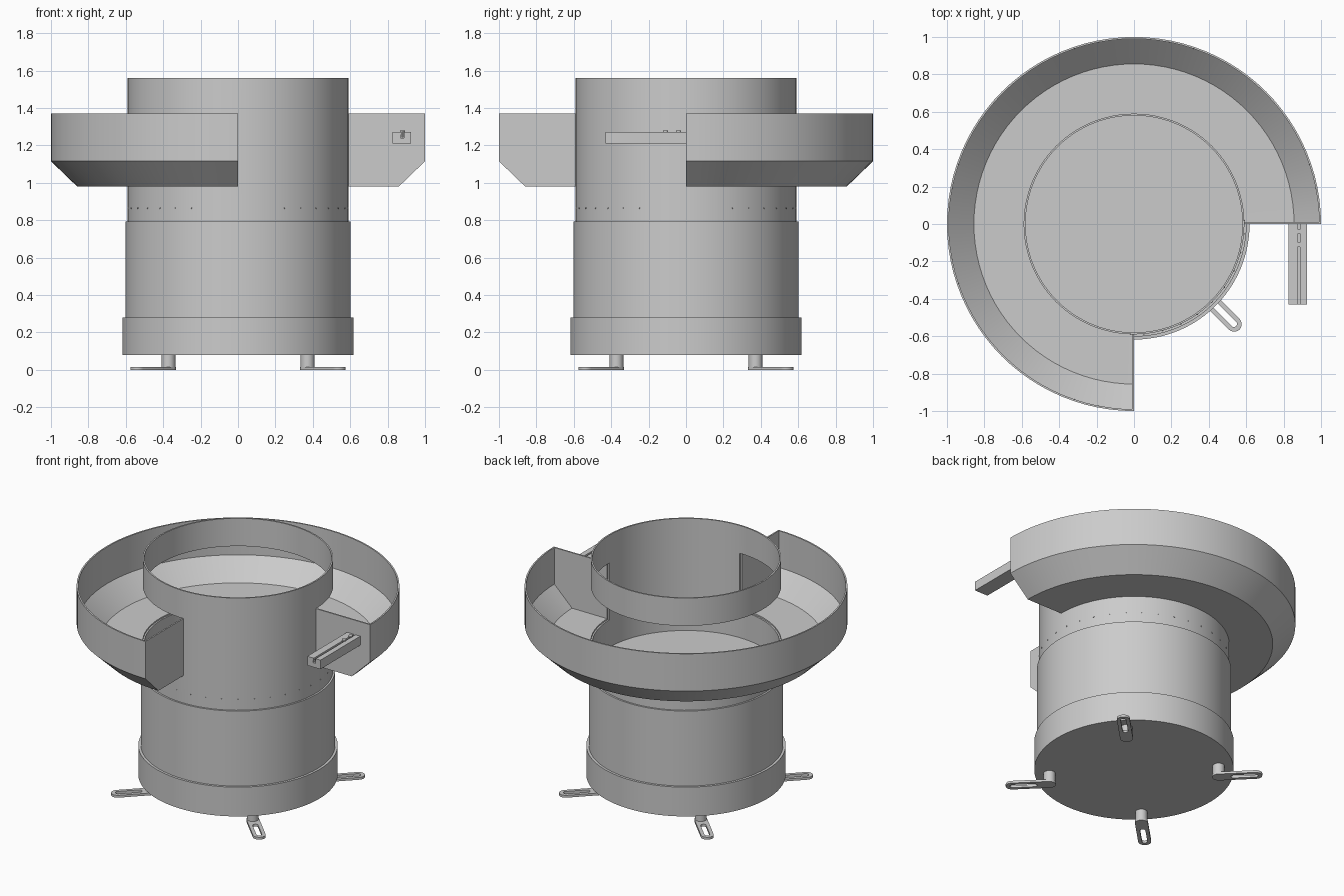
import bpy, bmesh, math
from mathutils import Matrix, Vector

if "Cube" in bpy.data.objects:
    bpy.data.objects.remove(bpy.data.objects["Cube"])

SEG = 96


def finish(bm, name, thickness=0.0, offset=-1):
    me = bpy.data.meshes.new(name)
    bm.to_mesh(me)
    bm.free()
    ob = bpy.data.objects.new(name, me)
    bpy.context.collection.objects.link(ob)
    if thickness:
        m = ob.modifiers.new("Thickness", 'SOLIDIFY')
        m.thickness, m.offset, m.use_even_offset = thickness, offset, True
    return ob


def cylinder(name, r, z0, z1, x=0, y=0, seg=SEG):
    bm = bmesh.new()
    bmesh.ops.create_cone(bm, cap_ends=True, segments=seg, radius1=r, radius2=r, depth=z1 - z0,
                          matrix=Matrix.Translation((x, y, (z0 + z1) / 2)))
    return finish(bm, name)


def revolve(bm, profile, steps, closed, skip=lambda row, col: False):
    """Sweep an (r, z) profile round z; returns the vertex columns."""
    cols = []
    for j in range(steps if closed else steps + 1):
        a = 2 * math.pi * j / SEG
        cols.append([bm.verts.new((r * math.cos(a), r * math.sin(a), z)) for r, z in profile])
    for j in range(steps):
        a, b = cols[j], cols[(j + 1) % len(cols)]
        for i in range(len(profile) - 1):
            if not skip(i, j):
                bm.faces.new((a[i], b[i], b[i + 1], a[i + 1]))
    return cols


# Drive base and body
cylinder("base_ring", 0.618, 0.08, 0.28)
cylinder("drive_body", 0.602, 0.28, 0.793)

# Central drum: thin wall with a three-quarter window onto the dish
bm = bmesh.new()
three_q = SEG * 3 // 4
revolve(bm, [(0.59, z) for z in (0.79, 0.98, 1.37, 1.56)], SEG, True,
        skip=lambda row, col: row == 1 and col < three_q)
finish(bm, "drum_wall", 0.01)

# Three-quarter dish with closed ends
bm = bmesh.new()
cols = revolve(bm, [(0.59, 0.98), (0.86, 0.98), (1.0, 1.115), (1.0, 1.37)], three_q, False)
for col, corner, flip in ((cols[0], (0.59, 0, 1.37), False), (cols[-1], (0, -0.59, 1.37), True)):
    loop = col + [bm.verts.new(corner)]
    bm.faces.new(loop[::-1] if flip else loop)
finish(bm, "dish", 0.01)

# Rivets round the drum foot
bm = bmesh.new()
for k in range(36):
    a = 2 * math.pi * (k + 0.5) / 36
    d = Vector((math.cos(a), math.sin(a), 0))
    m = Matrix.Translation(d * 0.59 + Vector((0, 0, 0.865))) @ d.to_track_quat('Z', 'Y').to_matrix().to_4x4()
    bmesh.ops.create_cone(bm, cap_ends=True, segments=8, radius1=0.004, radius2=0.004, depth=0.006, matrix=m)
finish(bm, "drum_rivets")

# Outlet track: slotted bar
bm = bmesh.new()
section = [(0.825, 1.21), (0.925, 1.21), (0.925, 1.272), (0.888, 1.272), (0.888, 1.24),
           (0.868, 1.24), (0.868, 1.256), (0.874, 1.256), (0.874, 1.272), (0.825, 1.272)]
f = bm.faces.new([bm.verts.new((x, -0.43, z)) for x, z in section])
ext = bmesh.ops.extrude_face_region(bm, geom=[f], use_keep_orig=True)
bmesh.ops.translate(bm, vec=(0, 0.43, 0),
                    verts=[v for v in ext["geom"] if isinstance(v, bmesh.types.BMVert)])
bmesh.ops.recalc_face_normals(bm, faces=bm.faces)
finish(bm, "outlet_track")

# Sample screws hanging in the track
for i, y in enumerate((-0.11, -0.04)):
    cylinder(f"screw_head_{i}", 0.014, 1.272, 1.28, 0.879, y, 16)
    cylinder(f"screw_shank_{i}", 0.005, 1.241, 1.272, 0.879, y, 12)


# Slotted feet on posts
def stadium(c0, c1, r, n=10):
    pts = []
    for c, start in ((c1, -math.pi / 2), (c0, math.pi / 2)):
        for k in range(n + 1):
            a = start + math.pi * k / n
            pts.append((c + r * math.cos(a), r * math.sin(a), 0.016))
    return pts


for q, name in enumerate(("back_right", "back_left", "front_left", "front_right")):
    ang = math.pi / 4 + q * math.pi / 2
    bm = bmesh.new()
    outer = [bm.verts.new(p) for p in stadium(0.526, 0.758, 0.04)]
    inner = [bm.verts.new(p) for p in stadium(0.62, 0.755, 0.017)]
    n = len(outer)
    for i in range(n):
        k = (i + 1) % n
        bm.faces.new((outer[i], outer[k], inner[k], inner[i]))
    bm.transform(Matrix.Rotation(ang, 4, 'Z'))
    finish(bm, f"foot_plate_{name}", 0.016)
    cylinder(f"foot_post_{name}", 0.037, 0.0, 0.08,
             0.526 * math.cos(ang), 0.526 * math.sin(ang), 32)

# Apply thickness and smooth the curved faces
bpy.ops.object.select_all(action='SELECT')
bpy.context.view_layer.objects.active = bpy.context.selected_objects[0]
bpy.ops.object.convert(target='MESH')
bpy.ops.object.shade_smooth_by_angle(angle=math.radians(30))
